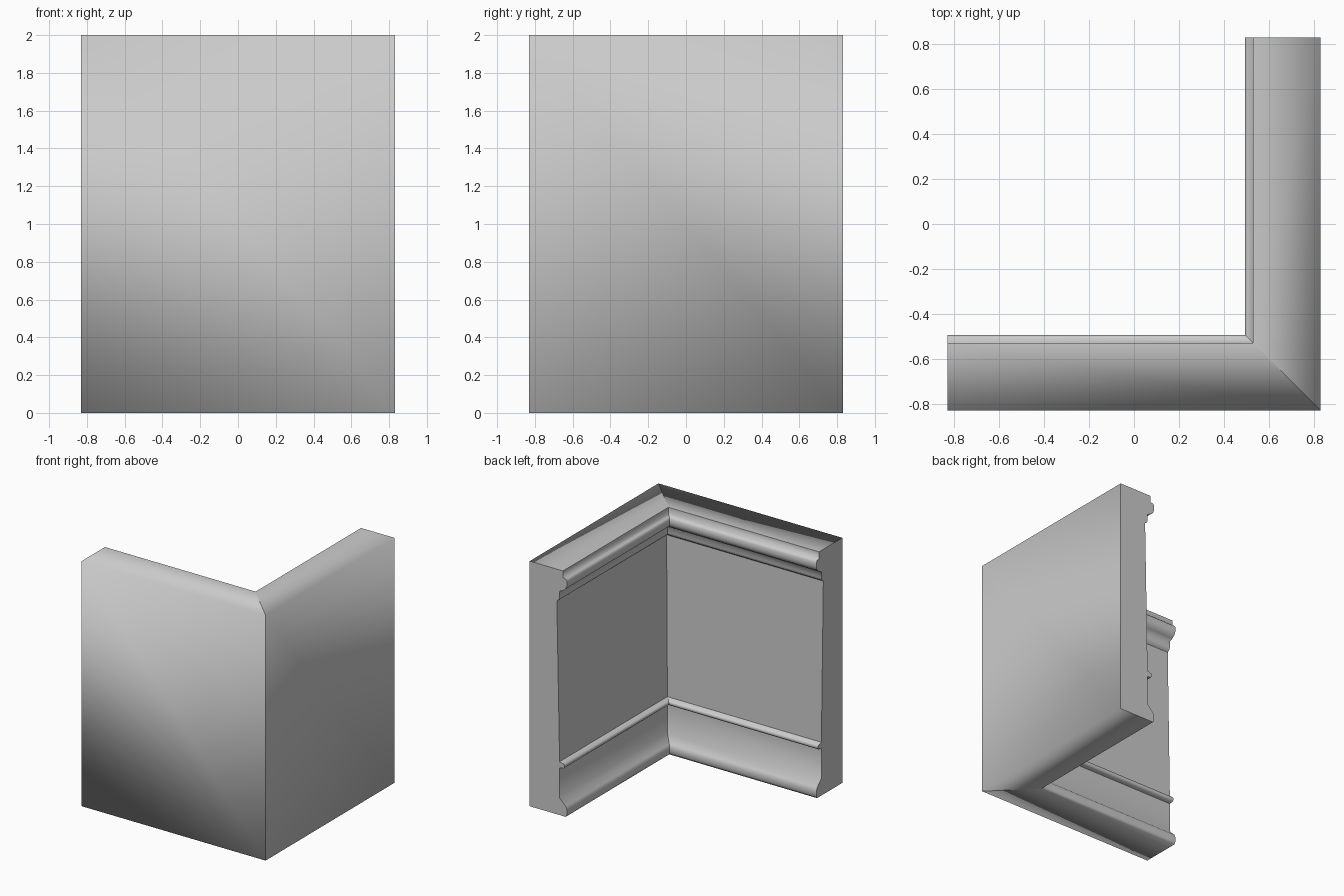
import bpy, bmesh

if "Cube" in bpy.data.objects:
    bpy.data.objects.remove(bpy.data.objects["Cube"])

R = 0.83  # half width of the corner piece

# Wall section: (thickness from outer face, height)
profile = [
    (0, 0), (0.325, 0), (0.335, 0.02), (0.335, 0.06), (0.325, 0.085),   # plinth
    (0.27, 0.14), (0.27, 0.385),                                        # skirting
    (0.305, 0.39), (0.315, 0.405), (0.308, 0.425), (0.27, 0.435),       # bead
    (0.245, 1.74), (0.265, 1.755), (0.27, 1.775), (0.27, 1.825),        # panel, cornice
    (0.30, 1.84), (0.325, 1.86), (0.335, 1.885), (0.335, 1.925),
    (0.325, 1.94), (0.30, 1.945), (0.30, 2.0), (0, 2.0),
]
hard = {6, 10, 11, 21}  # profile corners that stay crisp lengthwise

bm = bmesh.new()
# Stations: left end, mitred corner, back end
rings = [
    [bm.verts.new((-R, t - R, z)) for t, z in profile],
    [bm.verts.new((R - t, t - R, z)) for t, z in profile],
    [bm.verts.new((R - t, R, z)) for t, z in profile],
]
n = len(profile)
for a, b in zip(rings, rings[1:]):
    for i in range(n):
        j = (i + 1) % n
        bm.faces.new((a[i], a[j], b[j], b[i]))
bm.faces.new(rings[0])
bm.faces.new(rings[2][::-1])
bmesh.ops.recalc_face_normals(bm, faces=bm.faces)

# Soft shading along each arm, crisp at the ends and the mitre
for f in bm.faces:
    f.smooth = True
for ring in rings:
    for i in range(n):
        bm.edges.get((ring[i], ring[(i + 1) % n])).smooth = False
for a, b in zip(rings, rings[1:]):
    for i in hard:
        bm.edges.get((a[i], b[i])).smooth = False

me = bpy.data.meshes.new("corner_wall")
bm.to_mesh(me)
bm.free()
ob = bpy.data.objects.new("corner_wall", me)
bpy.context.collection.objects.link(ob)
